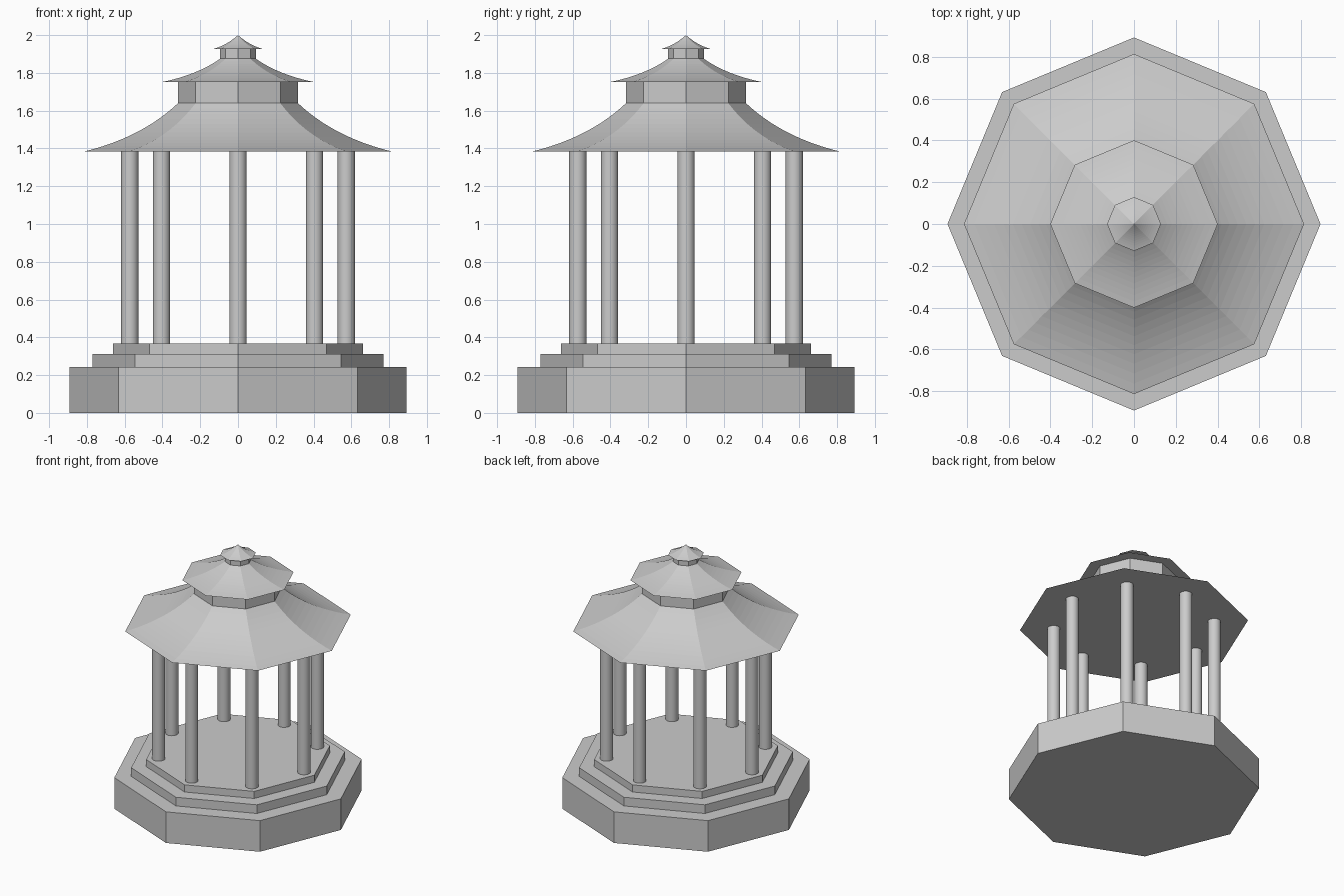
import bpy, bmesh, math

if "Cube" in bpy.data.objects:
    bpy.data.objects.remove(bpy.data.objects["Cube"])

SIDES = 8


def lathe(name, profile, sides=SIDES, loc=(0, 0, 0)):
    """Closed solid from a bottom-to-top (radius, z) profile; radius 0 makes a tip."""
    bm = bmesh.new()
    rings = []
    for r, z in profile:
        if r < 1e-6:
            rings.append([bm.verts.new((0, 0, z))])
        else:
            angles = [2 * math.pi * i / sides for i in range(sides)]
            rings.append([bm.verts.new((r * math.cos(a), r * math.sin(a), z)) for a in angles])
    bm.faces.new(rings[0][::-1])
    for low, high in zip(rings, rings[1:]):
        for i in range(sides):
            j = (i + 1) % sides
            if len(high) == 1:
                bm.faces.new((low[i], low[j], high[0]))
            else:
                bm.faces.new((low[i], low[j], high[j], high[i]))
    if len(rings[-1]) > 1:
        bm.faces.new(rings[-1])
    mesh = bpy.data.meshes.new(name)
    bm.to_mesh(mesh)
    bm.free()
    obj = bpy.data.objects.new(name, mesh)
    obj.location = loc
    bpy.context.collection.objects.link(obj)
    return obj


def sweep(eave, control, top, steps=12):
    """Quadratic curve for the flared roof profiles."""
    pts = []
    for i in range(steps + 1):
        t = i / steps
        pts.append(tuple((1 - t) ** 2 * a + 2 * t * (1 - t) * b + t * t * c
                         for a, b, c in zip(eave, control, top)))
    return pts


# Stepped octagonal base
for name, r, z0, z1 in (("base_plinth", 0.893, 0.0, 0.244),
                        ("middle_step", 0.771, 0.244, 0.312),
                        ("floor_step", 0.663, 0.312, 0.368)):
    lathe(name, [(r, z0), (r, z1)])

# Ring of round columns, one at each corner
for i in range(SIDES):
    a = 2 * math.pi * i / SIDES
    col = lathe(f"column_{i + 1}", [(0.046, 0.368), (0.046, 1.384)], 32,
                (0.573 * math.cos(a), 0.573 * math.sin(a), 0))
    bpy.ops.object.select_all(action='DESELECT')
    col.select_set(True)
    bpy.context.view_layer.objects.active = col
    bpy.ops.object.shade_smooth_by_angle(angle=math.radians(30))

# Three flared roofs with octagonal drums between them
lathe("lower_roof", sweep((0.814, 1.384), (0.51, 1.458), (0.317, 1.64)))
lathe("lower_drum", [(0.317, 1.64), (0.317, 1.752)])
lathe("upper_roof", sweep((0.401, 1.752), (0.215, 1.79), (0.094, 1.875)))
lathe("upper_drum", [(0.094, 1.875), (0.094, 1.927)])
lathe("cap_roof", sweep((0.129, 1.927), (0.055, 1.95), (0.0, 2.0)))
